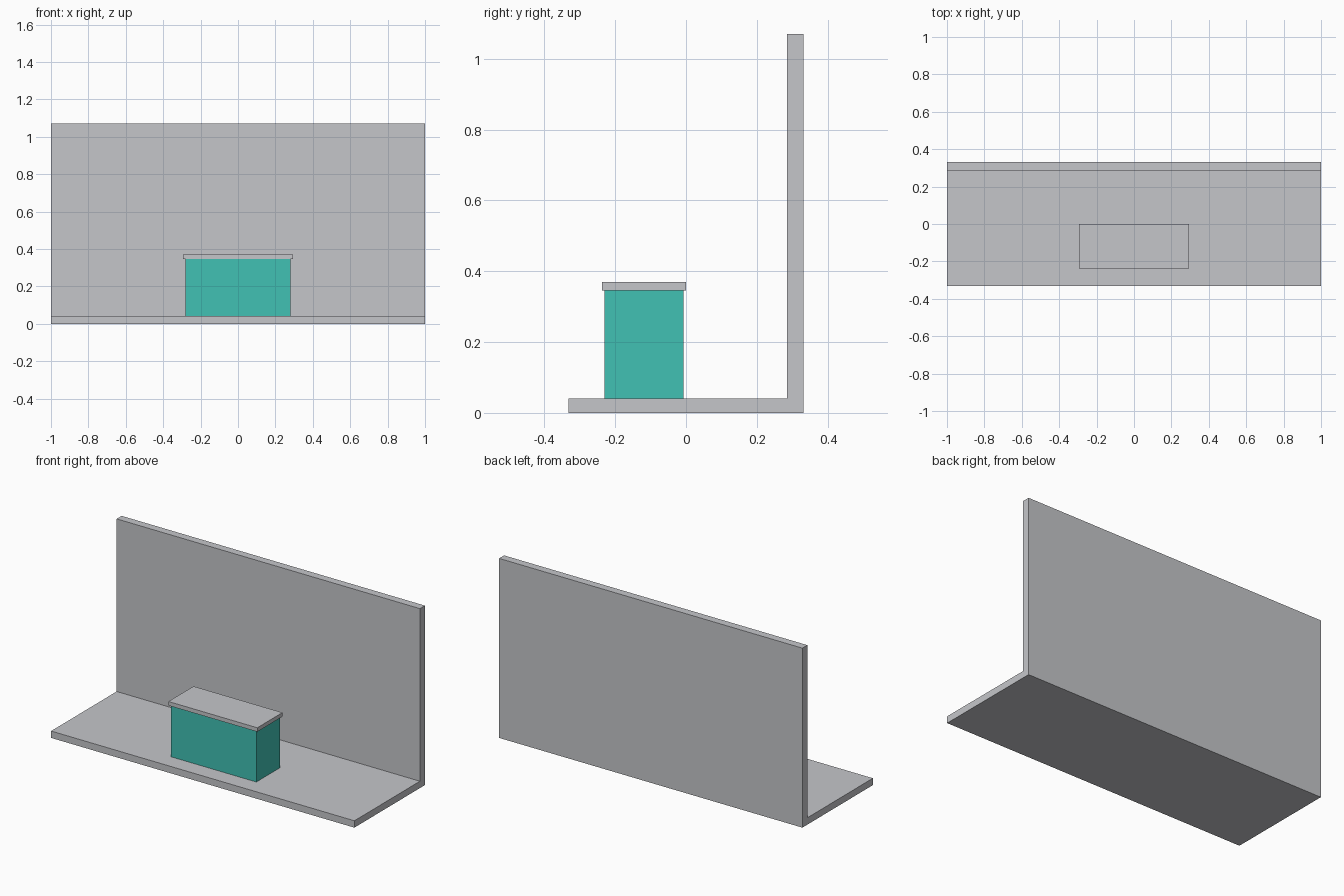
import bpy, bmesh

if "Cube" in bpy.data.objects:
    bpy.data.objects.remove(bpy.data.objects["Cube"])


def material(name, rgb):
    m = bpy.data.materials.new(name)
    m.diffuse_color = (*rgb, 1.0)
    m.use_nodes = True
    m.node_tree.nodes["Principled BSDF"].inputs["Base Color"].default_value = m.diffuse_color
    return m


def extrude_profile(name, profile, x0, x1, mat):
    """Extrude a closed (y, z) profile along x."""
    bm = bmesh.new()
    face = bm.faces.new([bm.verts.new((x0, y, z)) for y, z in profile])
    grown = bmesh.ops.extrude_face_region(bm, geom=[face])
    verts = [g for g in grown["geom"] if isinstance(g, bmesh.types.BMVert)]
    bmesh.ops.translate(bm, verts=verts, vec=(x1 - x0, 0, 0))
    bmesh.ops.recalc_face_normals(bm, faces=bm.faces)
    mesh = bpy.data.meshes.new(name)
    bm.to_mesh(mesh)
    bm.free()
    mesh.materials.append(mat)
    obj = bpy.data.objects.new(name, mesh)
    bpy.context.collection.objects.link(obj)
    return obj


def rectangle(y0, y1, z0, z1):
    return [(y0, z0), (y1, z0), (y1, z1), (y0, z1)]


grey = material("light grey", (0.558, 0.565, 0.591))
teal = material("teal", (0.053, 0.533, 0.456))

# Floor slab and back wall as one L-shaped section
FRONT, BACK, WALL, FLOOR, TOP = -0.332, 0.332, 0.285, 0.041, 1.07
extrude_profile("floor_and_wall",
                [(FRONT, 0), (BACK, 0), (BACK, TOP), (WALL, TOP),
                 (WALL, FLOOR), (FRONT, FLOOR)], -1, 1, grey)

# Counter body, seated into the floor
extrude_profile("counter_body", rectangle(-0.23, -0.007, 0.02, 0.346),
                -0.282, 0.282, teal)

# Overhanging counter top
extrude_profile("counter_top", rectangle(-0.237, 0.0, 0.346, 0.37),
                -0.293, 0.293, grey)
